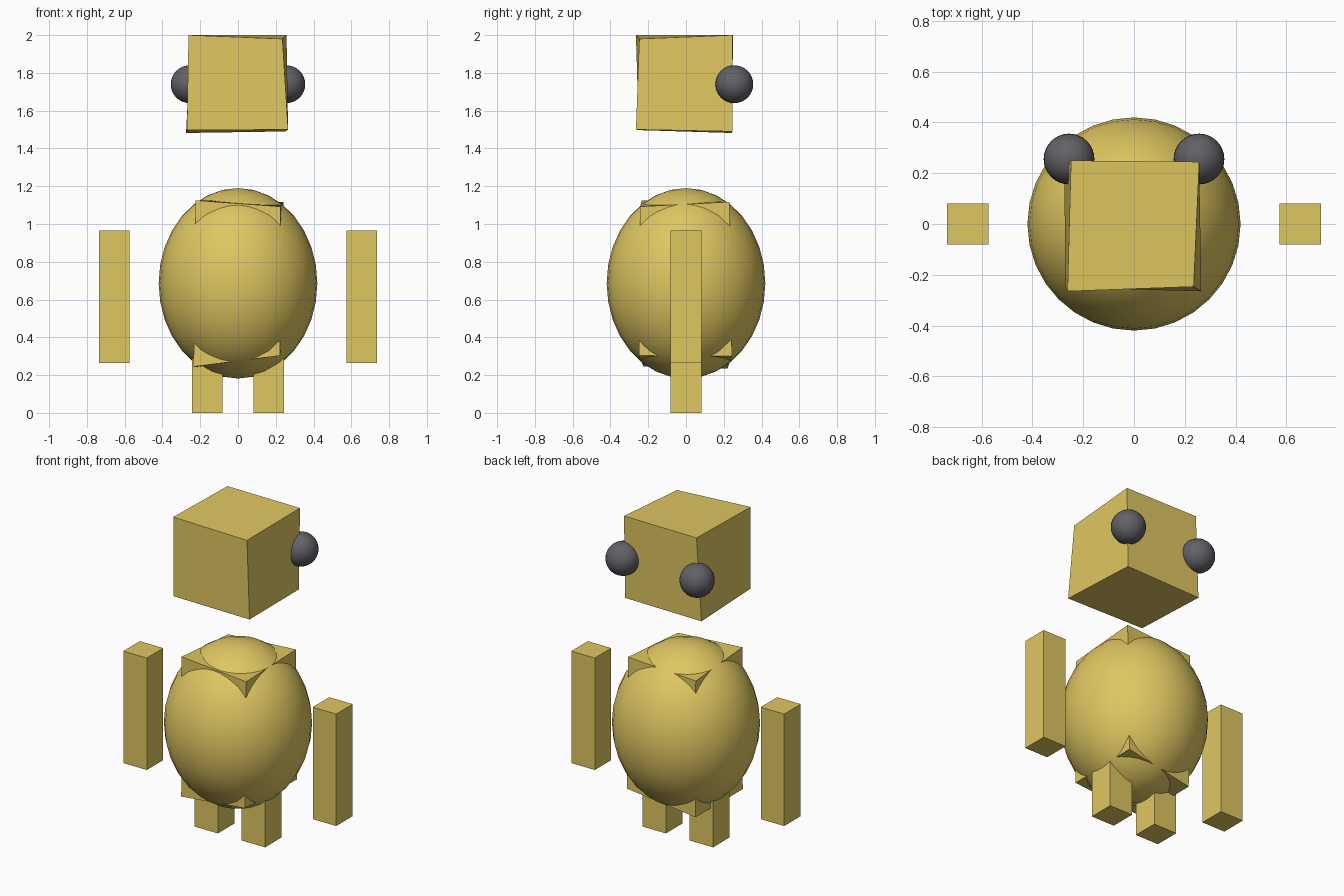
import bpy

if "Cube" in bpy.data.objects:
    bpy.data.objects.remove(bpy.data.objects["Cube"])


def material(name, rgb):
    m = bpy.data.materials.new(name)
    m.diffuse_color = (*rgb, 1)
    m.use_nodes = True
    m.node_tree.nodes["Principled BSDF"].inputs["Base Color"].default_value = m.diffuse_color
    return m


YELLOW = material("mustard yellow", (0.74, 0.57, 0.12))
GREY = material("dark grey", (0.12, 0.12, 0.135))

# Faces of a box whose corners run x fastest, then y, then z
FACES = [(0, 2, 3, 1), (4, 5, 7, 6), (0, 1, 5, 4),
         (2, 6, 7, 3), (0, 4, 6, 2), (1, 3, 7, 5)]


def hexahedron(name, corners):
    mesh = bpy.data.meshes.new(name)
    mesh.from_pydata(corners, [], FACES)
    mesh.materials.append(YELLOW)
    ob = bpy.data.objects.new(name, mesh)
    bpy.context.collection.objects.link(ob)


def box(name, x0, x1, y0, y1, z0, z1):
    hexahedron(name, [(x, y, z) for z in (z0, z1) for y in (y0, y1) for x in (x0, x1)])


def ball(name, loc, size, mat):
    bpy.ops.mesh.primitive_uv_sphere_add(segments=32, ring_count=16, radius=1, location=loc)
    ob = bpy.context.object
    ob.name = name
    ob.scale = size
    bpy.ops.object.transform_apply(location=False, rotation=False, scale=True)
    ob.data.materials.append(mat)
    bpy.ops.object.shade_smooth()


# Slightly uneven block head
hexahedron("head", [
    (-0.27, -0.25, 1.497), (0.265, -0.265, 1.50), (-0.275, 0.24, 1.482), (0.25, 0.245, 1.49),
    (-0.262, -0.265, 2.0), (0.235, -0.247, 1.98), (-0.248, 0.25, 2.0), (0.257, 0.245, 2.0)])

# Rounded belly with an uneven block whose corners poke through
ball("belly", (0, 0, 0.686), (0.42, 0.42, 0.504), YELLOW)
hexahedron("torso_block", [
    (-0.235, -0.225, 0.245), (0.222, -0.25, 0.303), (-0.22, 0.22, 0.235), (0.238, 0.243, 0.30),
    (-0.225, -0.235, 1.125), (0.226, -0.243, 1.092), (-0.225, 0.225, 1.09), (0.24, 0.23, 1.117)])

# Eyes, arms and legs on both sides
for side, s in (("left", -1), ("right", 1)):
    ball(f"{side}_eye", (s * 0.256, 0.256, 1.74), (0.1, 0.1, 0.1), GREY)
    for limb, cx, z0, z1 in (("arm", 0.655, 0.265, 0.965), ("leg", 0.163, 0.0, 0.7)):
        box(f"{side}_{limb}", s * cx - 0.081, s * cx + 0.081, -0.081, 0.081, z0, z1)
